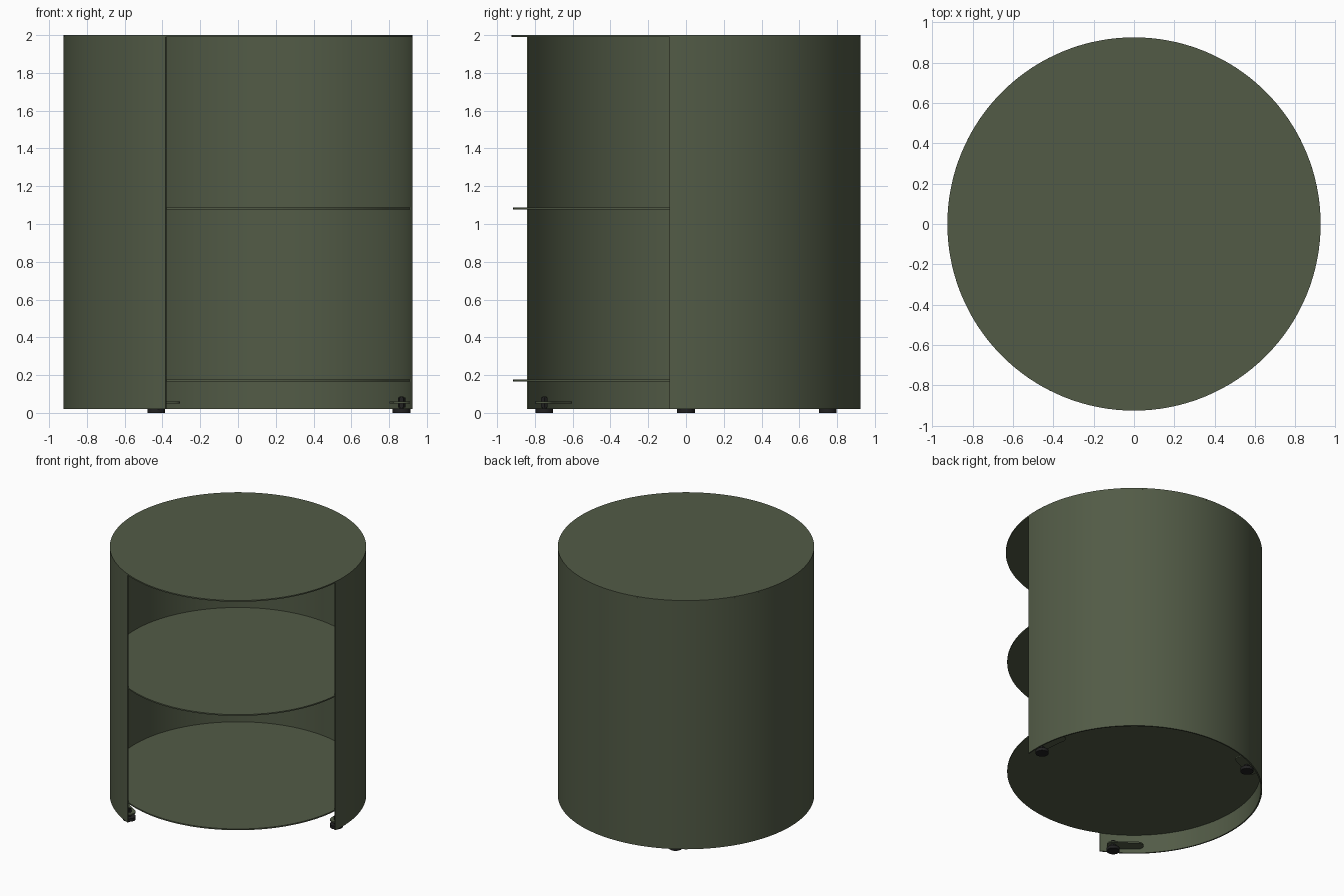
import bpy, bmesh, math

if "Cube" in bpy.data.objects:
    bpy.data.objects.remove(bpy.data.objects["Cube"])

R = 0.925          # outer radius
T = 0.010          # sheet thickness
R_IN = R - T


def material(name, rgb):
    m = bpy.data.materials.new(name)
    m.diffuse_color = (*rgb, 1)
    m.use_nodes = True
    m.node_tree.nodes["Principled BSDF"].inputs["Base Color"].default_value = m.diffuse_color
    return m


GREEN = material("green_lacquer", (0.085, 0.105, 0.062))
BLACK = material("black_plastic", (0.015, 0.015, 0.015))


def prism(name, outline, z0, z1, mat):
    """Extrude a closed xy outline from z0 to z1."""
    bm = bmesh.new()
    face = bm.faces.new([bm.verts.new((x, y, z0)) for x, y in outline])
    ext = bmesh.ops.extrude_face_region(bm, geom=[face])
    top = [v for v in ext["geom"] if isinstance(v, bmesh.types.BMVert)]
    bmesh.ops.translate(bm, verts=top, vec=(0, 0, z1 - z0))
    bmesh.ops.recalc_face_normals(bm, faces=bm.faces)
    me = bpy.data.meshes.new(name)
    bm.to_mesh(me)
    bm.free()
    ob = bpy.data.objects.new(name, me)
    bpy.context.collection.objects.link(ob)
    me.materials.append(mat)
    bpy.context.view_layer.objects.active = ob
    bpy.ops.object.select_all(action='DESELECT')
    ob.select_set(True)
    bpy.ops.object.shade_smooth_by_angle(angle=math.radians(30))
    return ob


def arc(r, a0, a1, n, cx=0, cy=0):
    """Points on an arc, angles in degrees, both ends included."""
    angles = [math.radians(a0 + (a1 - a0) * i / n) for i in range(n + 1)]
    return [(cx + r * math.cos(a), cy + r * math.sin(a)) for a in angles]


def disc(name, r, z0, z1, mat, n=128, cx=0, cy=0):
    return prism(name, arc(r, 0, 360, n, cx, cy)[:-1], z0, z1, mat)


# Curved wall, open toward the front right
A0, A1 = -5.5, 245.5
prism("curved_wall", arc(R, A0, A1, 100) + arc(R_IN, A1, A0, 100), 0.02, 1.99, GREEN)

# Top and shelves
disc("top_panel", R, 1.99, 2.0, GREEN)
disc("middle_shelf", R_IN, 1.077, 1.087, GREEN)
disc("bottom_shelf", R_IN, 0.167, 0.177, GREEN)

# Feet with threaded stem, and an arc-shaped mounting tab along the wall
FR, TAB = 0.866, 0.046
for i, (a, b0, b1) in enumerate([(0, 0, 11.5), (120, 114, 126), (240, 228.5, 240)]):
    cx, cy = FR * math.cos(math.radians(a)), FR * math.sin(math.radians(a))
    disc(f"foot_pad_{i}", 0.047, 0.0, 0.024, BLACK, 32, cx, cy)
    disc(f"foot_stem_{i}", 0.011, 0.024, 0.088, BLACK, 16, cx, cy)
    disc(f"foot_nut_{i}", 0.020, 0.060, 0.082, BLACK, 6, cx, cy)
    disc(f"foot_lock_nut_{i}", 0.020, 0.028, 0.050, BLACK, 6, cx, cy)
    ends = [(FR * math.cos(math.radians(b)), FR * math.sin(math.radians(b))) for b in (b0, b1)]
    outline = (arc(FR + TAB, b0, b1, 8)
               + arc(TAB, b1, b1 + 180, 12, *ends[1])[1:-1]
               + arc(FR - TAB, b1, b0, 8)
               + arc(TAB, b0 + 180, b0 + 360, 12, *ends[0])[1:-1])
    prism(f"foot_tab_{i}", outline, 0.050, 0.060, GREEN)
